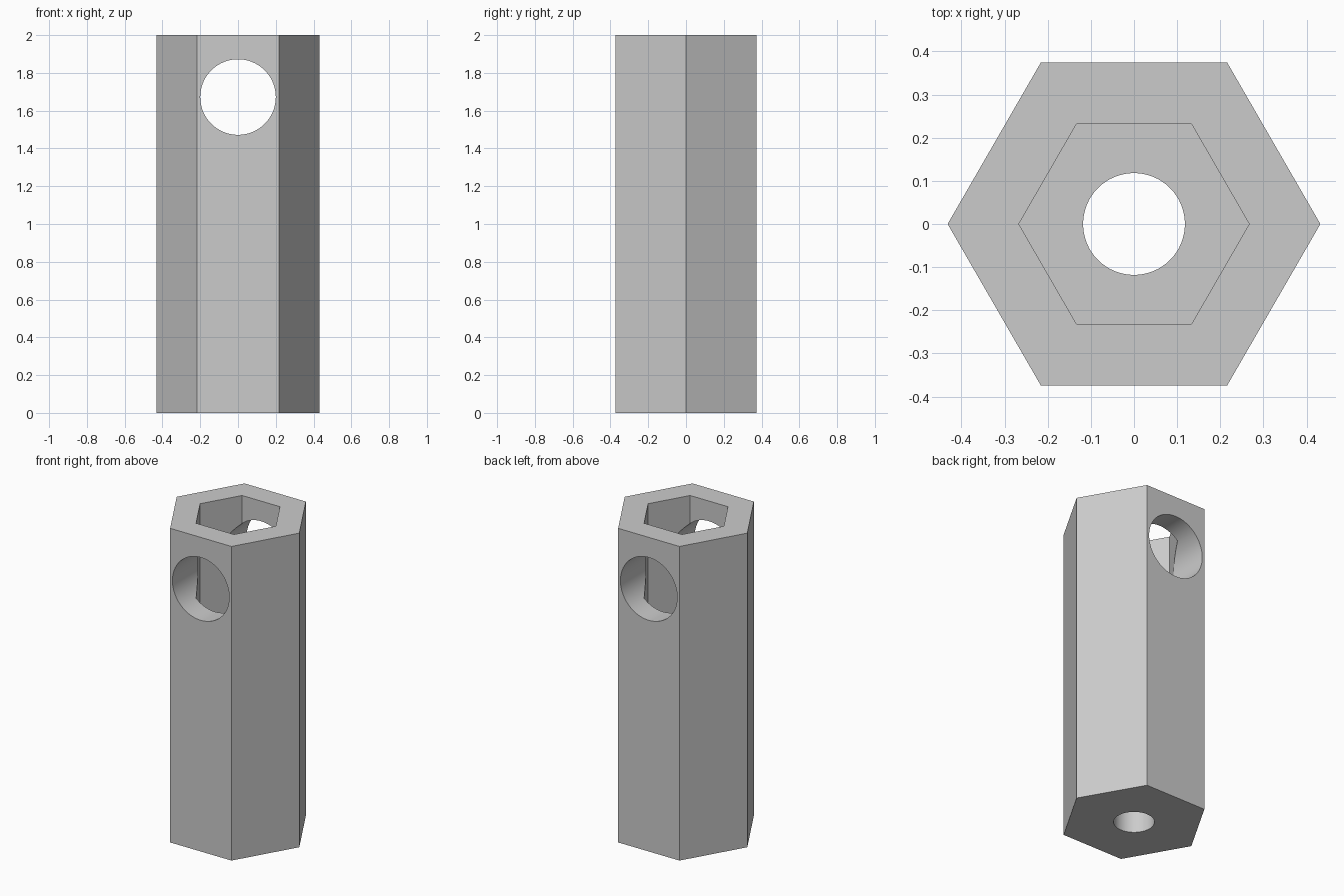
import bpy
from math import radians

cube = bpy.data.objects.get("Cube")
if cube:
    bpy.data.objects.remove(cube, do_unlink=True)

HEIGHT = 2.0
FLOOR = 0.24  # thickness left under the hexagonal socket

metal = bpy.data.materials.new("plain grey")
metal.use_nodes = True
grey = (0.6, 0.6, 0.6, 1)
metal.diffuse_color = grey
metal.node_tree.nodes["Principled BSDF"].inputs["Base Color"].default_value = grey


def prism(name, sides, radius, depth, z, rotation=(0, 0, 0)):
    bpy.ops.mesh.primitive_cylinder_add(
        vertices=sides, radius=radius, depth=depth, location=(0, 0, z), rotation=rotation)
    obj = bpy.context.object
    obj.name = name
    obj.data.materials.append(metal)
    return obj


# Hexagonal body with corners on the x axis
hex_turn = (0, 0, radians(30))
body = prism("hex_sleeve", 6, 0.432, HEIGHT, HEIGHT / 2, hex_turn)

# Socket from the top, round hole through the floor, cross hole front to back
cutters = [
    prism("socket_cutter", 6, 0.267, HEIGHT, FLOOR + HEIGHT / 2, hex_turn),
    prism("floor_hole_cutter", 64, 0.118, 1.0, 0.2),
    prism("cross_hole_cutter", 96, 0.2, 1.2, 1.672, (radians(90), 0, 0)),
]
for cutter in cutters:
    cut = body.modifiers.new(cutter.name, "BOOLEAN")
    cut.operation = "DIFFERENCE"
    cut.solver = "EXACT"
    cut.object = cutter

# Apply the cuts and drop the helpers
bpy.ops.object.select_all(action="DESELECT")
body.select_set(True)
bpy.context.view_layer.objects.active = body
for cutter in cutters:
    bpy.ops.object.modifier_apply(modifier=cutter.name)
    bpy.data.objects.remove(cutter, do_unlink=True)

# Smooth round holes, crisp hexagon edges
bpy.ops.object.shade_smooth_by_angle(angle=radians(25))
